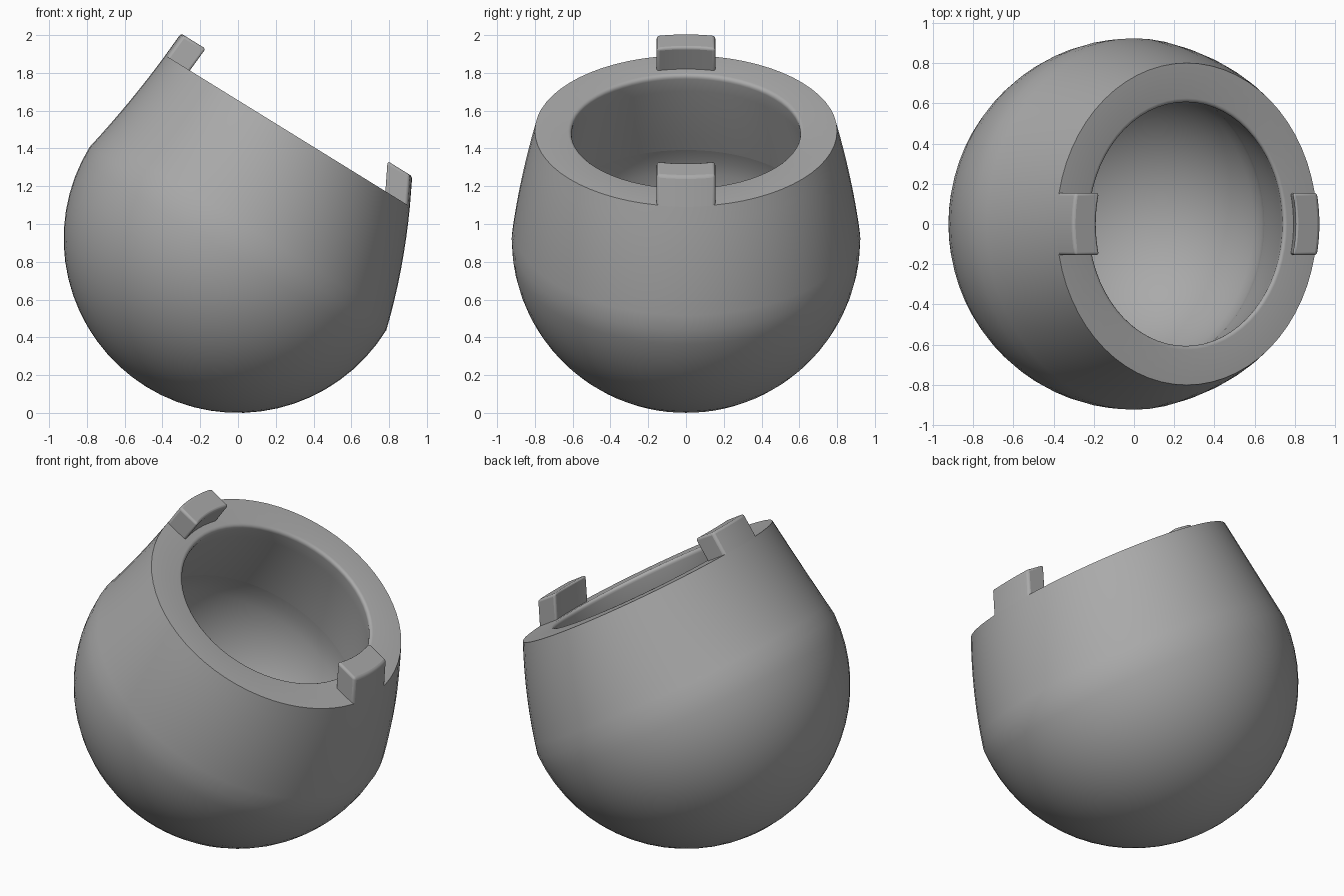
import bpy, bmesh, math
from mathutils import Matrix, Vector

if "Cube" in bpy.data.objects:
    bpy.data.objects.remove(bpy.data.objects["Cube"], do_unlink=True)

RADIUS, WALL, RIM = 0.923, 0.2, 0.623     # ball radius, wall thickness, rim height on the axis
TAB_TOP, TAB_HALF, TAB_DEPTH = 0.765, 0.155, 0.138
SEGMENTS = 64
TILT = Matrix.Translation((0, 0, RADIUS)) @ Matrix.Rotation(math.radians(31.7), 4, "Y")

grey = bpy.data.materials.new("plain grey")
grey.use_nodes = True
colour = (0.4, 0.4, 0.4, 1)
grey.diffuse_color = colour
grey.node_tree.nodes["Principled BSDF"].inputs["Base Color"].default_value = colour


def collar(w):
    """Centre offset and half-axes of the collar section at height w."""
    t = w / RIM
    bulge = 4 * t * (1 - t)
    centre = -0.076 * t + 0.013 * bulge
    return centre, RADIUS - 0.162 * t + 0.004 * bulge, RADIUS - 0.123 * t + 0.012 * bulge


def collar_ring(w, inset):
    c, a, b = collar(w)
    return c, a - inset, b - inset, w


def ball_ring(r, angle):
    return 0, r * math.cos(angle), r * math.cos(angle), r * math.sin(angle)


def finish(name, bm):
    bmesh.ops.recalc_face_normals(bm, faces=bm.faces)
    mesh = bpy.data.meshes.new(name)
    bm.to_mesh(mesh)
    bm.free()
    mesh.materials.append(grey)
    obj = bpy.data.objects.new(name, mesh)
    bpy.context.collection.objects.link(obj)
    bpy.context.view_layer.objects.active = obj
    bpy.ops.object.select_all(action="DESELECT")
    obj.select_set(True)
    bpy.ops.object.shade_smooth_by_angle(angle=math.radians(35))
    obj.matrix_world = TILT
    return obj


def add_bowl():
    # Section rings run from the outer pole, over the rim, to the inner pole
    steps = 16
    rings = [ball_ring(RADIUS, -math.pi / 2 * (1 - i / steps)) for i in range(1, steps + 1)]
    rings += [collar_ring(RIM * i / 8, 0) for i in range(1, 9)]

    # Rounded inner lip
    lip = 0.025
    for i in range(5):
        a = math.pi / 2 * i / 4
        rings.append(collar_ring(RIM - lip * (1 - math.cos(a)), WALL - lip + lip * math.sin(a)))

    # Inner wall down to the crease, then the round floor
    crease_w, inner = 0.118, RADIUS - WALL
    top = RIM - lip
    rings += [collar_ring(top + (crease_w - top) * i / 6, WALL) for i in range(1, 7)]
    crease = len(rings) - 1
    start = math.asin(crease_w / inner)
    rings += [ball_ring(inner, start - (start + math.pi / 2) * i / steps) for i in range(1, steps)]

    bm = bmesh.new()
    loops = []
    for c, a, b, w in rings:
        angles = [math.tau * k / SEGMENTS for k in range(SEGMENTS)]
        loops.append([bm.verts.new((c + a * math.cos(t), b * math.sin(t), w)) for t in angles])
    outer_pole = bm.verts.new((0, 0, -RADIUS))
    inner_pole = bm.verts.new((0, 0, -inner))
    for k in range(SEGMENTS):
        n = (k + 1) % SEGMENTS
        bm.faces.new((outer_pole, loops[0][n], loops[0][k]))
        bm.faces.new((inner_pole, loops[-1][k], loops[-1][n]))
        for low, high in zip(loops, loops[1:]):
            bm.faces.new((low[k], low[n], high[n], high[k]))
        bm.edges.get((loops[crease][k], loops[crease][n])).smooth = False
    finish("bowl", bm)


def add_tab(name, side):
    # Curved block that continues the collar above the rim
    bm = bmesh.new()
    columns = []
    for i in range(9):
        y = TAB_HALF * (i / 4 - 1)
        column = []
        for w, inset in ((RIM - 0.002, 0), (TAB_TOP, 0), (TAB_TOP, TAB_DEPTH), (RIM - 0.002, TAB_DEPTH)):
            c, a, b, _ = collar_ring(w, inset)
            column.append(bm.verts.new((c + side * a * math.sqrt(1 - (y / b) ** 2), y, w)))
        columns.append(column)
    for left, right in zip(columns, columns[1:]):
        for j in range(3):
            bm.faces.new((left[j], left[j + 1], right[j + 1], right[j]))
    bm.faces.new(columns[0])
    bm.faces.new(columns[-1])
    tab = finish(name, bm)
    bevel = tab.modifiers.new("soft edges", "BEVEL")
    bevel.width, bevel.segments = 0.014, 3
    bevel.limit_method, bevel.angle_limit = "ANGLE", math.radians(40)


add_bowl()
add_tab("left_tab", 1)
add_tab("right_tab", -1)
